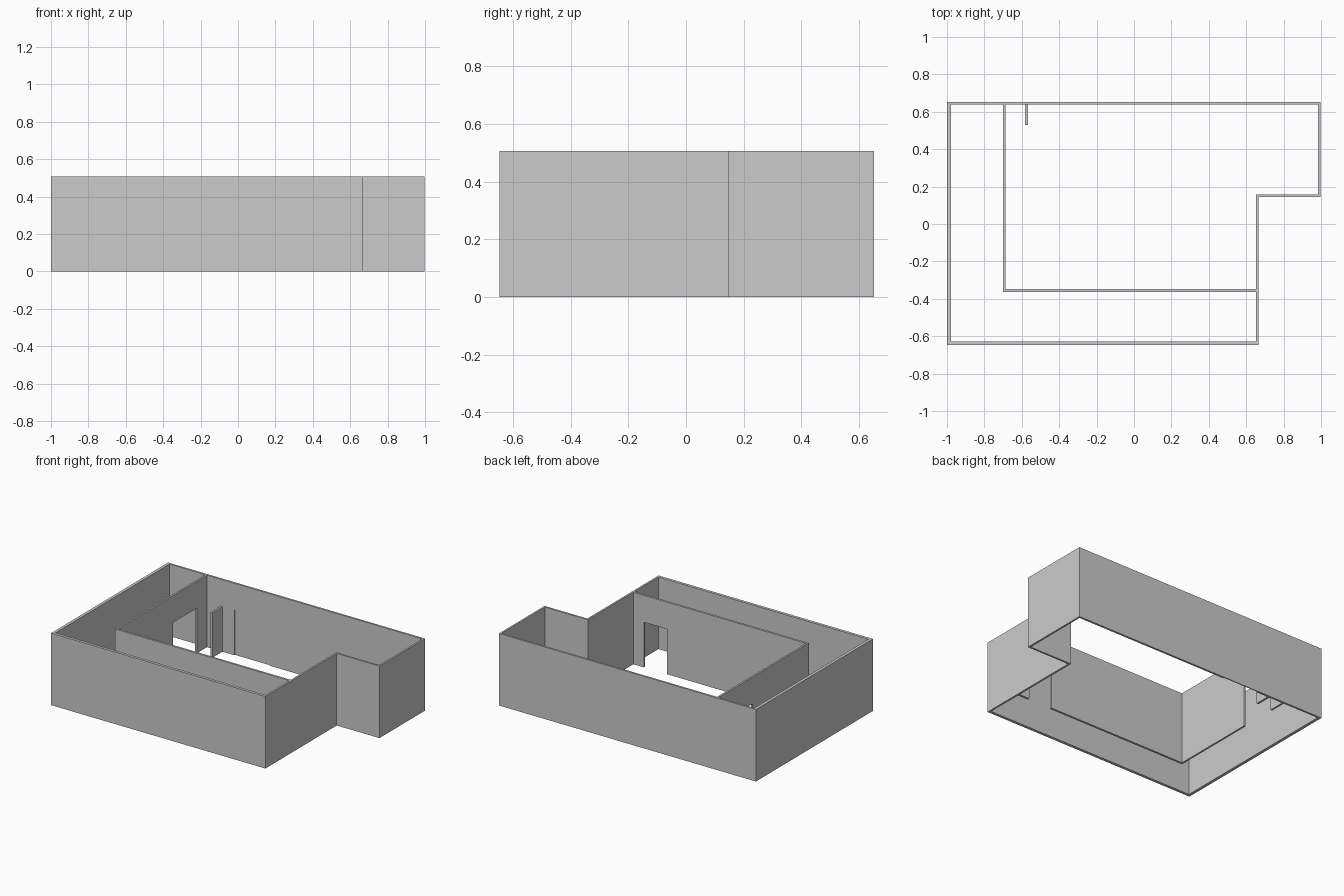
import bpy, bmesh

if "Cube" in bpy.data.objects:
    bpy.data.objects.remove(bpy.data.objects["Cube"])

H = 0.506      # wall height
DOOR = 0.317   # door head height


def finish(name, bm):
    bmesh.ops.recalc_face_normals(bm, faces=bm.faces)
    mesh = bpy.data.meshes.new(name)
    bm.to_mesh(mesh)
    bm.free()
    obj = bpy.data.objects.new(name, mesh)
    bpy.context.collection.objects.link(obj)
    return obj


def ring(name, outer, inner, h):
    """Hollow shell between two matching plan outlines."""
    bm = bmesh.new()
    loops = [[bm.verts.new((x, y, z)) for x, y in pts]
             for pts, z in ((outer, 0), (outer, h), (inner, h), (inner, 0))]
    n = len(outer)
    for k in range(4):
        a, b = loops[k], loops[(k + 1) % 4]
        for i in range(n):
            j = (i + 1) % n
            bm.faces.new((a[i], a[j], b[j], b[i]))
    return finish(name, bm)


def prism(name, pts, z0, z1):
    """Plan outline extruded upward."""
    bm = bmesh.new()
    base = bm.faces.new([bm.verts.new((x, y, z0)) for x, y in pts])
    up = bmesh.ops.extrude_face_region(bm, geom=[base])["geom"]
    bmesh.ops.translate(bm, vec=(0, 0, z1 - z0),
                        verts=[v for v in up if isinstance(v, bmesh.types.BMVert)])
    return finish(name, bm)


def box(name, x0, x1, y0, y1, z0, z1):
    return prism(name, [(x0, y0), (x1, y0), (x1, y1), (x0, y1)], z0, z1)


def cut(obj, name, *size):
    cutter = box(name, *size)
    cutter.hide_render = True
    cutter.hide_viewport = True
    cutter.display_type = 'WIRE'
    mod = obj.modifiers.new(name, 'BOOLEAN')
    mod.operation = 'DIFFERENCE'
    mod.solver = 'EXACT'
    mod.object = cutter


# outer walls, stepped in at the front right
outer = [(-1, -0.647), (0.666, -0.647), (0.666, 0.145), (0.998, 0.145), (0.998, 0.652), (-1, 0.652)]
inner = [(-0.979, -0.627), (0.653, -0.627), (0.653, 0.158), (0.985, 0.158), (0.985, 0.638), (-0.979, 0.638)]
shell = ring("outer_walls", outer, inner, H)

# shallow door recess on the inside of the back wall
cut(shell, "recess_cutter", -0.474, -0.2, 0.6, 0.645, -0.1, DOOR)

# L-shaped partition with two door openings
partition = prism("partition_walls",
                  [(-0.701, 0.638), (-0.701, -0.363), (0.653, -0.363),
                   (0.653, -0.348), (-0.688, -0.348), (-0.688, 0.638)], 0, H)
cut(partition, "side_door_cutter", -0.75, -0.65, 0.262, 0.525, -0.1, DOOR)
cut(partition, "front_door_cutter", 0.39, 0.572, -0.4, -0.3, -0.1, DOOR)

# short stub standing off the back wall
box("stub_wall", -0.583, -0.568, 0.53, 0.638, 0, DOOR)
